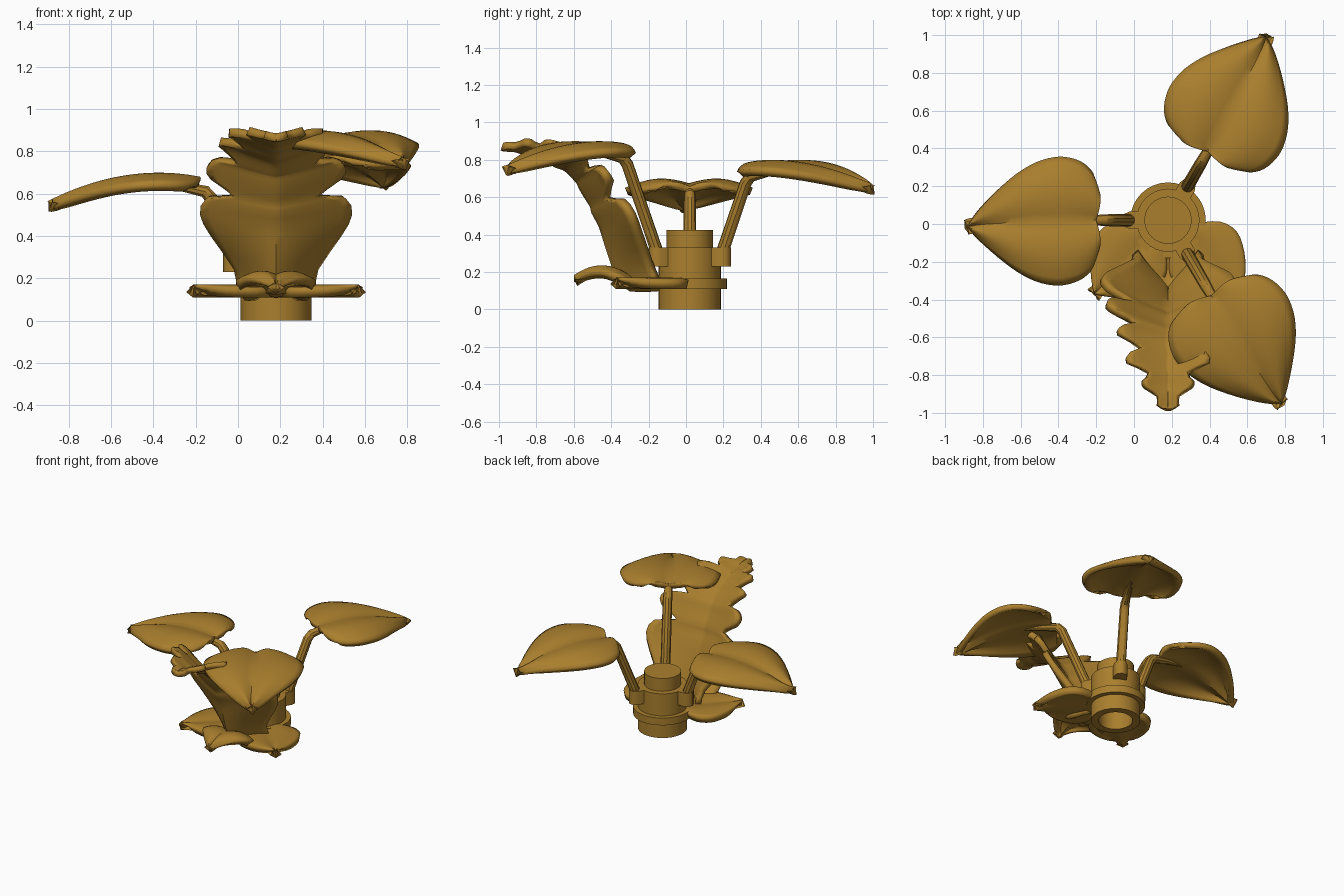
import bpy, bmesh
from math import sin, cos, pi, radians

cube = bpy.data.objects.get("Cube")
if cube:
    bpy.data.objects.remove(cube, do_unlink=True)

gold = bpy.data.materials.new("ochre_gold")
gold.use_nodes = True
COLOUR = (0.402, 0.212, 0.027, 1)
gold.diffuse_color = COLOUR
gold.node_tree.nodes["Principled BSDF"].inputs["Base Color"].default_value = COLOUR

HUB = (0.18, 0.02)


def finish(ob, angle=35):
    bpy.ops.object.select_all(action='DESELECT')
    ob.select_set(True)
    bpy.context.view_layer.objects.active = ob
    bpy.ops.object.shade_smooth_by_angle(angle=radians(angle))


def grid_object(name, rows, close=False):
    """Skin a list of equally long point rows."""
    mesh = bpy.data.meshes.new(name)
    bm = bmesh.new()
    grid = [[bm.verts.new(p) for p in row] for row in rows]
    n = len(rows[0])
    for a, b in zip(grid, grid[1:]):
        for j in range(n if close else n - 1):
            k = (j + 1) % n
            bm.faces.new((a[j], b[j], b[k], a[k]))
    if close:
        bmesh.ops.remove_doubles(bm, verts=bm.verts, dist=0.0001)
        bmesh.ops.recalc_face_normals(bm, faces=bm.faces)
    bm.to_mesh(mesh)
    bm.free()
    mesh.materials.append(gold)
    ob = bpy.data.objects.new(name, mesh)
    bpy.context.collection.objects.link(ob)
    return ob


def thicken(ob, amount, offset):
    mod = ob.modifiers.new("thickness", 'SOLIDIFY')
    mod.thickness = amount
    mod.offset = offset


def polar(angle, u, v, z):
    """Place a point by distance from the hub axis and sideways shift."""
    a = radians(angle)
    return (HUB[0] + u * cos(a) - v * sin(a), HUB[1] + u * sin(a) + v * cos(a), z)


def refine(points, steps=3):
    """Catmull-Rom smoothing of a short profile."""
    p = [points[0]] + points + [points[-1]]
    out = []
    for a, b, c, d in zip(p, p[1:], p[2:], p[3:]):
        for i in range(steps):
            t = i / steps
            out.append(tuple(
                0.5 * (2 * q + (r - o) * t + (2 * o - 5 * q + 4 * r - s) * t * t
                       + (3 * q - o - 3 * r + s) * t ** 3)
                for o, q, r, s in zip(a, b, c, d)))
    return out + [points[-1]]


def leaf(name, profile, angle, height, thickness, notch=0.0, bend=0.0, shift=0.0):
    """Leaf sheet from (distance, half width) stations."""
    stations = refine(profile)
    half = 8
    rows = []
    for i, (u, w) in enumerate(stations):
        t = i / (len(stations) - 1)
        row = []
        for j in range(-half, half + 1):
            s = j / half
            a = abs(s)
            uu = u + notch * (1 - a) ** 2 * (1 - t) ** 3 + notch * a ** 6 * (1 - t) ** 6
            row.append(polar(angle, uu + shift, s * max(w, 0.003) + bend * t * t, height(u, a)))
        rows.append(row)
    ob = grid_object(name, rows)
    thicken(ob, thickness, -1)
    finish(ob, 40)


# Hub: hollow stepped cylinder with a stud on top
HUB_PROFILE = [(0, 0.2), (0.115, 0.2), (0.115, 0), (0.167, 0), (0.167, 0.11), (0.2, 0.11),
               (0.2, 0.165), (0.167, 0.165), (0.167, 0.33), (0.125, 0.33), (0.125, 0.425), (0, 0.425)]
finish(grid_object("hub", [[polar(j * 360 / 32, r, 0, z) for j in range(32)]
                           for r, z in HUB_PROFILE], close=True))

# Three heart shaped leaves on stems, each one step higher
HEART = [(0.35, 0.18), (0.38, 0.25), (0.44, 0.305), (0.52, 0.335), (0.6, 0.34), (0.7, 0.315),
         (0.8, 0.26), (0.9, 0.18), (0.98, 0.105), (1.03, 0.05), (1.06, 0.003)]
for k, (side, angle) in enumerate((("right", 180), ("back", 60), ("front", -60))):
    rise, out = 0.1 * k, 0.04 * k
    leaf(side + "_heart_leaf", HEART, angle,
         lambda u, a: 0.675 + rise - 0.48 * (u - 0.55) ** 2 + 0.03 * sin(pi * a) - 0.025 * a * a,
         0.04, notch=0.03, bend=0.035, shift=out)

    # Bent stem tapering into the underside of the leaf
    curve = bpy.data.curves.new(side + "_stem", 'CURVE')
    curve.dimensions = '3D'
    curve.bevel_depth = 0.034
    curve.bevel_resolution = 3
    curve.use_fill_caps = True
    path = [(0.205, 0.25, 1), (0.21, 0.33, 1), (0.305 + out, 0.575 + rise, 0.95),
            (0.335 + out, 0.61 + rise, 0.9), (0.45 + out, 0.635 + rise, 0.7), (0.6 + out, 0.645 + rise, 0.2)]
    spline = curve.splines.new('POLY')
    spline.points.add(len(path) - 1)
    for point, (r, z, size) in zip(spline.points, path):
        point.co = (*polar(angle, r, 0, z), 1)
        point.radius = size
    curve.materials.append(gold)
    stem = bpy.data.objects.new(side + "_stem", curve)
    bpy.context.collection.objects.link(stem)
    bpy.ops.object.select_all(action='DESELECT')
    stem.select_set(True)
    bpy.context.view_layer.objects.active = stem
    bpy.ops.object.convert(target='MESH')
    finish(bpy.context.view_layer.objects.active)

    # Block joining stem to hub, rounded on its outer side
    outline = [(0.14, -0.045), (0.205, -0.045)]
    outline += [(0.205 + 0.045 * cos(b), 0.045 * sin(b)) for b in (-pi / 4, 0, pi / 4)]
    outline += [(0.205, 0.045), (0.14, 0.045)]
    rings = [[polar(angle, 0.18 + (u - 0.18) * f, v * f, z) for u, v in outline]
             for f, z in ((0, 0.23), (1, 0.23), (1, 0.33), (0, 0.33))]
    finish(grid_object(side + "_stem_mount", rings, close=True), 50)

# Low leaflets around the foot
SIDE_LEAFLET = [(0.12, 0.1), (0.2, 0.19), (0.3, 0.215), (0.4, 0.17), (0.48, 0.1), (0.55, 0.01)]
for side, angle in (("right", 225), ("left", -45)):
    leaf(side + "_low_leaflet", SIDE_LEAFLET, angle,
         lambda u, a: 0.158 + 0.012 * sin(pi * a), 0.05)
FRONT_LEAFLET = [(0.16, 0.12), (0.3, 0.17), (0.4, 0.19), (0.48, 0.15), (0.56, 0.08), (0.62, 0.01)]
leaf("front_low_leaflet", FRONT_LEAFLET, -90,
     lambda u, a: 0.15 + max(0, 0.07 - 2.4 * (u - 0.47) ** 2) + 0.02 * sin(pi * a) - 0.02 * a * a, 0.045)

# Tall lobed leaf: stations of the edge as (half width, y, z)
EDGE = [(0.19, -0.16, 0.15), (0.2, -0.2, 0.24), (0.31, -0.26, 0.4), (0.36, -0.3, 0.5), (0.33, -0.35, 0.58),
        (0.2, -0.37, 0.62), (0.31, -0.41, 0.67), (0.33, -0.45, 0.72), (0.28, -0.48, 0.76), (0.18, -0.5, 0.77),
        (0.25, -0.55, 0.81), (0.27, -0.59, 0.83), (0.15, -0.64, 0.84), (0.21, -0.69, 0.86), (0.22, -0.74, 0.87),
        (0.11, -0.78, 0.88), (0.14, -0.83, 0.88), (0.13, -0.87, 0.88), (0.06, -0.91, 0.88), (0.06, -0.96, 0.87),
        (0.01, -0.99, 0.86)]
rows = []
stations = refine(EDGE, 2)
for i, (w, y, z) in enumerate(stations):
    t = i / (len(stations) - 1)
    tilt = radians(8 + 77 * t)
    depth = 0.19 * (1 - t) ** 0.8 + 0.01
    envelope = w if y > -0.31 else 0.36 + 0.4 * (y + 0.31)
    row = []
    for j in range(-8, 9):
        s = j / 8
        lift = depth * (min(1, abs(s) * w / envelope) ** 1.2 - 1)
        row.append((HUB[0] + s * w, y + lift * cos(tilt), z + lift * sin(tilt)))
    rows.append(row)
tall = grid_object("tall_lobed_leaf", rows)
thicken(tall, 0.04, 1)
finish(tall, 40)
